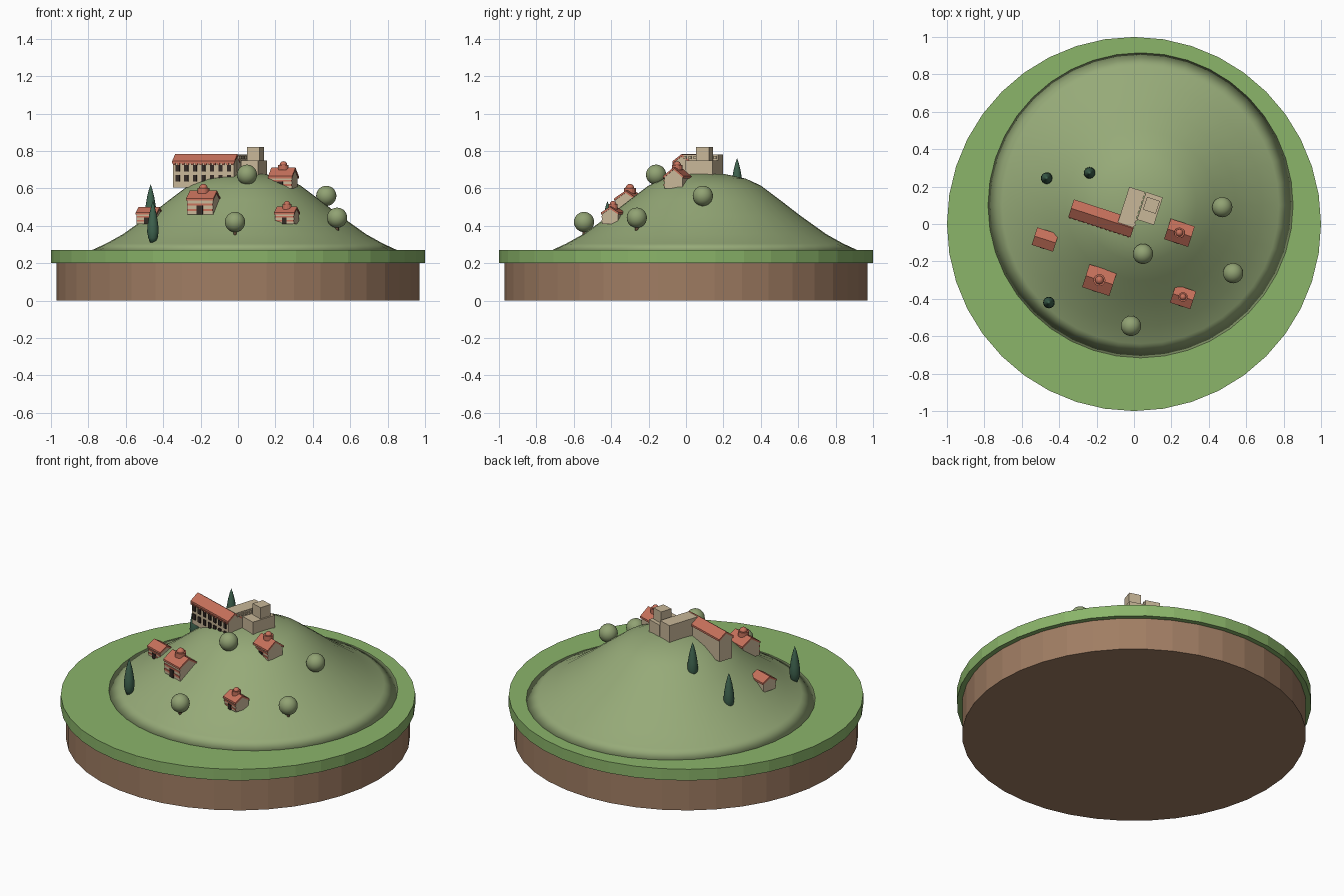
import bpy, bmesh, math
from mathutils import Matrix, Vector

if "Cube" in bpy.data.objects:
    bpy.data.objects.remove(bpy.data.objects["Cube"], do_unlink=True)

TURN = math.radians(-18)  # every building is turned the same way


def material(name, r, g, b):
    lin = [((c / 255 + 0.055) / 1.055) ** 2.4 for c in (r, g, b)] + [1]
    m = bpy.data.materials.new(name)
    m.use_nodes = True
    m.diffuse_color = lin
    m.node_tree.nodes["Principled BSDF"].inputs["Base Color"].default_value = lin
    return m


GRASS = material("grass green", 139, 181, 106)
HILL = material("hill green", 150, 170, 120)
EARTH = material("earth brown", 160, 125, 99)
STONE = material("pale stone", 200, 183, 152)
TILE = material("terracotta", 200, 114, 92)
DARK = material("dark opening", 52, 42, 38)
LEAF = material("olive leaf", 145, 162, 115)
CYPRESS = material("cypress green", 62, 98, 78)
BARK = material("bark brown", 95, 72, 54)


def finish(name, bm, mat, smooth=False, place=None):
    """Turn a bmesh into an object, with its matrix baked into the mesh."""
    if place:
        bm.transform(place)
    bmesh.ops.recalc_face_normals(bm, faces=bm.faces)
    for f in bm.faces:
        f.smooth = smooth
    me = bpy.data.meshes.new(name)
    bm.to_mesh(me)
    bm.free()
    me.materials.append(mat)
    ob = bpy.data.objects.new(name, me)
    bpy.context.scene.collection.objects.link(ob)
    return ob


def lathe(name, profile, mat, at, sides=40, smooth=True):
    """Closed turned solid from (radius, height) points; radius 0 makes a tip."""
    bm = bmesh.new()
    rings = []
    for r, z in profile:
        if r == 0:
            rings.append([bm.verts.new((0, 0, z))] * sides)
        else:
            rings.append([bm.verts.new((r * math.cos(math.tau * i / sides),
                                        r * math.sin(math.tau * i / sides), z))
                          for i in range(sides)])
    for a, b in zip(rings, rings[1:]):
        for i in range(sides):
            j = (i + 1) % sides
            bm.faces.new(list(dict.fromkeys((a[i], a[j], b[j], b[i]))))
    for ring, (r, z) in zip((rings[0], rings[-1]), (profile[0], profile[-1])):
        if r:
            bm.faces.new(ring)
    return finish(name, bm, mat, smooth, Matrix.Translation(at))


def frame(x, y, z):
    return Matrix.Translation((x, y, z)) @ Matrix.Rotation(TURN, 4, "Z")


def box(name, mat, place, centre, size):
    bm = bmesh.new()
    bmesh.ops.create_cube(bm, size=1, matrix=Matrix.Translation(centre) @ Matrix.Diagonal((*size, 1)))
    return finish(name, bm, mat, place=place)


def prism(name, mat, place, outline, length):
    """Extrude a (y, z) outline along x."""
    bm = bmesh.new()
    face = bm.faces.new([bm.verts.new((-length / 2, y, z)) for y, z in outline])
    out = bmesh.ops.extrude_face_region(bm, geom=[face])
    bmesh.ops.translate(bm, vec=Vector((length, 0, 0)),
                        verts=[v for v in out["geom"] if isinstance(v, bmesh.types.BMVert)])
    return finish(name, bm, mat, place=place)


def gabled(name, place, length, width, eave, ridge):
    """Stone body with gables and a thin tiled roof along x."""
    w, o, t = width / 2 - 0.006, width / 2, 0.012
    prism(name + "_walls", STONE, place,
          [(-w, 0), (w, 0), (w, eave), (0, ridge - t), (-w, eave)], length - 0.008)
    prism(name + "_roof", TILE, place,
          [(-o, eave - t / 2), (0, ridge - t), (o, eave - t / 2),
           (o, eave + t / 2), (0, ridge), (-o, eave + t / 2)], length)


# Round base
lathe("earth_base", [(0.97, 0), (0.97, 0.2)], EARTH, (0, 0, 0), smooth=False)
lathe("grass_disc", [(1, 0.2), (1, 0.27)], GRASS, (0, 0, 0), smooth=False)

# Hill
lathe("hill", [(0.82, 0.268), (0.74, 0.305), (0.65, 0.355), (0.51, 0.455), (0.4, 0.54),
               (0.3, 0.615), (0.22, 0.652), (0.11, 0.676), (0, 0.682)], HILL, (0.035, 0.1, 0))

# Long hall with two rows of windows
hall = frame(-0.17, 0.03, 0.605)
gabled("long_hall", hall, 0.35, 0.1, 0.135, 0.178)
for row, z in enumerate((0.05, 0.103)):
    for i in range(7):
        box(f"hall_window_{row}_{i}", DARK, hall, (-0.144 + 0.048 * i, -0.045, z), (0.022, 0.012, 0.034))
for i in range(14):
    box(f"hall_eave_block_{i}", TILE, hall, (-0.163 + 0.025 * i, -0.048, 0.126), (0.012, 0.012, 0.01))

# Fortress: tall wing with corbels, low wing, tower
wing = frame(-0.014, 0.09, 0.6)
box("fort_tall_wing", STONE, wing, (0, 0, 0.09), (0.088, 0.2, 0.18))
for i in range(7):
    box(f"fort_corbel_{i}", STONE, wing, (0.047, -0.084 + 0.028 * i, 0.165), (0.01, 0.013, 0.016))
box("fort_low_wing", STONE, frame(0.085, 0.083, 0.6), (0, 0, 0.075), (0.095, 0.155, 0.15))
box("fort_tower", STONE, frame(0.093, 0.1, 0.6), (0, 0, 0.11), (0.072, 0.072, 0.22))

# Village houses: x, y, base, length, width, eave, ridge, cupola radius
HOUSES = [(-0.185, -0.3, 0.46, 0.153, 0.129, 0.08, 0.128, 0.032),
          (0.243, -0.047, 0.6, 0.135, 0.115, 0.06, 0.112, 0.028),
          (0.262, -0.39, 0.41, 0.114, 0.1, 0.055, 0.092, 0.025),
          (-0.475, -0.083, 0.41, 0.12, 0.098, 0.055, 0.09, 0)]
for n, (x, y, z, length, width, eave, ridge, cup) in enumerate(HOUSES):
    name, place = f"house_{n}", frame(x, y, z)
    gabled(name, place, length, width, eave, ridge)
    front = -width / 2 + 0.006
    for k in (0.3, 0.68):
        box(f"{name}_band_{k}", TILE, place, (0, front, eave * k), (length - 0.008, 0.008, eave * 0.15))
    box(name + "_door", DARK, place, (0, front - 0.003, eave * 0.3), (length * 0.22, 0.009, eave * 0.6))
    if cup:
        lathe(name + "_cupola_drum", [(cup, -0.015), (cup, 0.014)], TILE, (x, y, z + ridge), 16, False)
        lathe(name + "_cupola_dome",
              [(cup * 0.72 * math.cos(a), cup * 0.72 * math.sin(a))
               for a in [math.radians(15 * i) for i in range(6)]] + [(0, cup * 0.72)],
              TILE, (x, y, z + ridge + 0.013), 16)

# Round trees
for n, (x, y, z) in enumerate([(0.472, 0.09, 0.56), (0.53, -0.263, 0.443),
                               (0.048, -0.16, 0.673), (-0.016, -0.545, 0.42)]):
    bm = bmesh.new()
    bmesh.ops.create_uvsphere(bm, u_segments=24, v_segments=14, radius=0.054)
    finish(f"tree_crown_{n}", bm, LEAF, True, Matrix.Translation((x, y, z)))
    lathe(f"tree_trunk_{n}", [(0.009, -0.085), (0.009, -0.04)], BARK, (x, y, z), 10)

# Cypresses
for n, (x, y, z) in enumerate([(-0.467, 0.245, 0.4), (-0.237, 0.273, 0.54), (-0.455, -0.42, 0.31)]):
    lathe(f"cypress_{n}", [(0.014, 0), (0.025, 0.025), (0.031, 0.06), (0.028, 0.1),
                           (0.019, 0.155), (0.009, 0.195), (0, 0.222)], CYPRESS, (x, y, z), 16)
    lathe(f"cypress_trunk_{n}", [(0.008, -0.03), (0.008, 0.01)], BARK, (x, y, z), 8)
